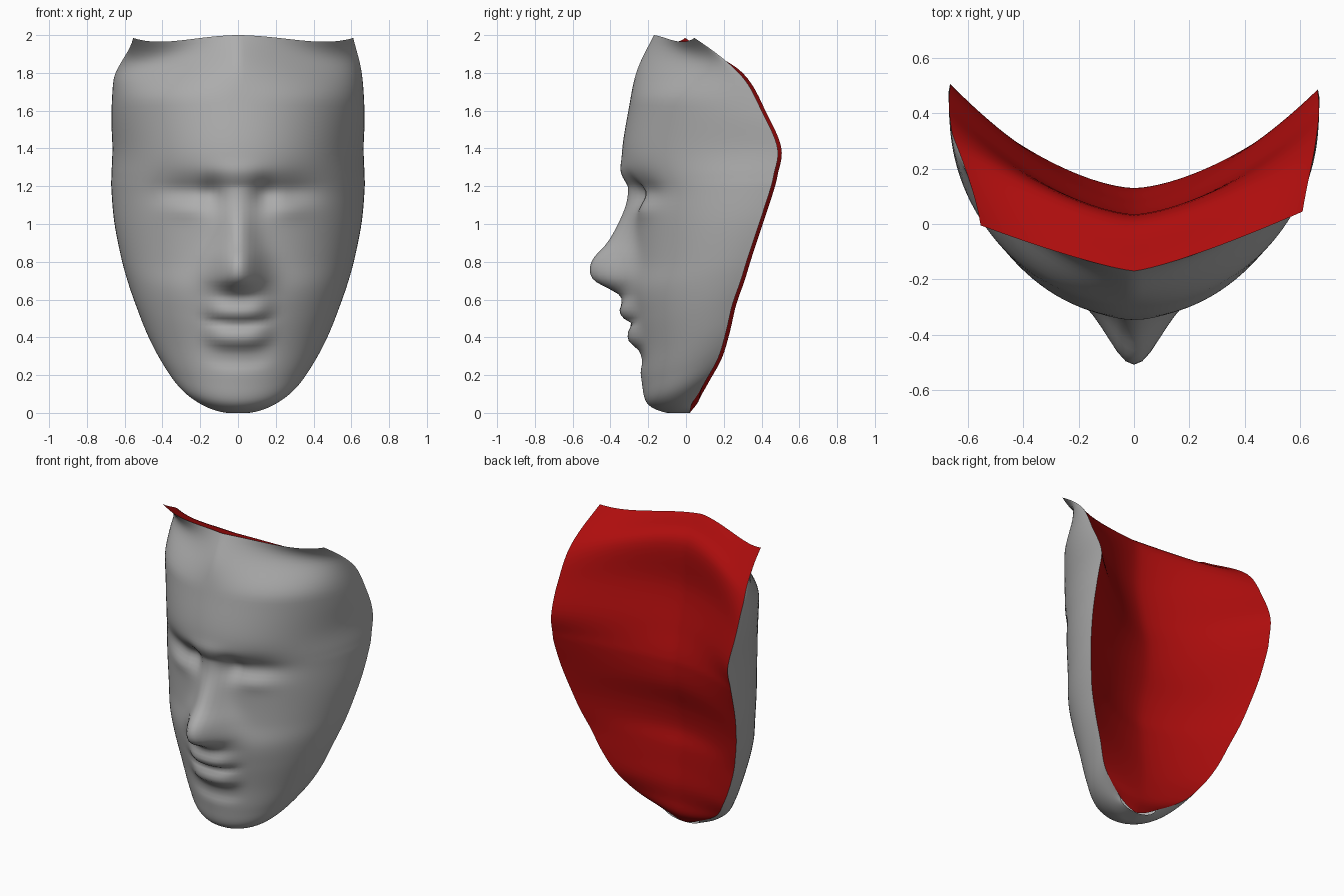
import bpy, bmesh, math

if "Cube" in bpy.data.objects:
    bpy.data.objects.remove(bpy.data.objects["Cube"])

# Rim of the mask, bottom to top: x, y, z
RIM = [
    (0.13, 0.04, 0.05), (0.24, 0.08, 0.11), (0.33, 0.12, 0.18), (0.41, 0.18, 0.29),
    (0.48, 0.22, 0.42), (0.54, 0.255, 0.57), (0.585, 0.30, 0.70), (0.62, 0.34, 0.83),
    (0.655, 0.40, 1.01), (0.67, 0.455, 1.18), (0.67, 0.475, 1.26), (0.665, 0.495, 1.40),
    (0.67, 0.42, 1.58), (0.655, 0.29, 1.80), (0.61, 0.02, 1.985),
]
# Centre lines of the outer face and the inner lining, one point per rim point: y, z
FACE = [(0.02, 0), (-0.10, 0), (-0.205, 0.05), (-0.235, 0.17), (-0.25, 0.33),
        (-0.28, 0.50), (-0.30, 0.65), (-0.28, 0.80), (-0.28, 1.00), (-0.30, 1.17),
        (-0.315, 1.25), (-0.338, 1.38), (-0.305, 1.60), (-0.26, 1.81), (-0.17, 2.00)]
LINING = [(0.02, 0), (0.07, 0.07), (0.08, 0.16), (0.09, 0.27), (0.08, 0.40),
          (0.07, 0.52), (0.05, 0.64), (0.07, 0.78), (0.12, 0.95), (0.13, 1.08),
          (0.12, 1.17), (0.08, 1.33), (0.03, 1.58), (0.02, 1.90), (-0.17, 2.00)]
# Centre-line relief: (z, y offset)
NOSE = [(0.57, 0), (0.62, -0.03), (0.65, -0.09), (0.70, -0.19), (0.76, -0.225),
        (0.82, -0.21), (0.90, -0.14), (1.00, -0.08), (1.10, -0.03), (1.20, 0)]
LIPS = [(0.22, 0), (0.27, 0.012), (0.33, 0.0), (0.38, -0.045), (0.44, -0.035),
        (0.47, -0.01), (0.50, -0.05), (0.54, -0.065), (0.60, -0.03), (0.66, 0)]
NOSE_WIDTH = [(0.57, 0.11), (0.66, 0.125), (0.76, 0.13), (1.00, 0.085), (1.20, 0.075)]


def curve(keys, z):
    """Smooth curve through (z, value) keys, held at both ends."""
    if z <= keys[0][0]:
        return keys[0][1]
    if z >= keys[-1][0]:
        return keys[-1][1]
    i = max(k for k in range(len(keys) - 1) if keys[k][0] <= z)

    def slope(k):
        a, b = keys[max(k - 1, 0)], keys[min(k + 1, len(keys) - 1)]
        return (b[1] - a[1]) / (b[0] - a[0])

    (z0, v0), (z1, v1) = keys[i], keys[i + 1]
    h = z1 - z0
    t = (z - z0) / h
    return ((2 * t**3 - 3 * t**2 + 1) * v0 + (t**3 - 2 * t**2 + t) * h * slope(i)
            + (3 * t**2 - 2 * t**3) * v1 + (t**3 - t**2) * h * slope(i + 1))


def step(a, b, v):
    t = min(max((v - a) / (b - a), 0), 1)
    return t * t * (3 - 2 * t)


def bump(x, z, cx, cz, sx, sz):
    return math.exp(-((x - cx) / sx) ** 2 - ((z - cz) / sz) ** 2)


def relief(x, z):
    """Nose, lips, brow and eye sockets as an offset in y."""
    x = abs(x)
    d = curve(NOSE, z) * math.exp(-(x / curve(NOSE_WIDTH, z)) ** 2)
    d += curve(LIPS, z - 0.7 * x * x) * math.exp(-(x / 0.16) ** 4)
    d -= 0.025 * bump(x, z, 0, 1.27, 0.2, 0.06)
    d += 0.045 * bump(x, z, 0.28, 1.17, 0.17, 0.08)
    d += 0.045 * bump(x, z, 0.14, 1.16, 0.06, 0.08)
    d -= 0.015 * bump(x, z, 0.28, 1.08, 0.10, 0.05)
    return d


def sheet(name, centre, color, outward, section, offset):
    """Open sheet of cross-sections running from a centre line out to the rim."""
    sub, half = 7, 32
    rows = [c + r for c, r in zip(centre, RIM)]
    columns = [[(k, row[c]) for k, row in enumerate(rows)] for c in range(5)]
    bm = bmesh.new()
    grid = []
    for r in range((len(rows) - 1) * sub + 1):
        ym, zf, xr, yr, zr = (curve(c, r / sub) for c in columns)
        top = step(12.2, 14, r / sub)
        # the two sides of the rim differ slightly
        lean = 0.01 - 0.035 * step(1.8, 1.98, zr)
        narrow = 1 - 0.09 * step(1.75, 1.98, zr)
        line = []
        for j in range(-half, half + 1):
            a = j / half * math.pi / 2
            s = math.sin(a)
            e = section(a)
            e += (abs(s) ** 1.25 - e) * top
            x = xr * s
            z = max(0, zf + (zr - zf) * e - 0.025 * top * math.sin(2 * a) ** 2)
            y = ym + (yr - ym) * e - lean * e * (1 if x > 0 else -1) + offset(x, z)
            line.append(bm.verts.new((x * narrow if x < 0 else x, y, z)))
        grid.append(line)
    for low, high in zip(grid, grid[1:]):
        for j in range(2 * half):
            quad = [low[j], low[j + 1], high[j + 1], high[j]]
            bm.faces.new(quad if outward else quad[::-1]).smooth = True
    mesh = bpy.data.meshes.new(name)
    bm.to_mesh(mesh)
    bm.free()
    mat = bpy.data.materials.new(name)
    mat.diffuse_color = color
    mat.use_nodes = True
    mat.node_tree.nodes["Principled BSDF"].inputs["Base Color"].default_value = mat.diffuse_color
    mesh.materials.append(mat)
    bpy.context.collection.objects.link(bpy.data.objects.new(name, mesh))


# Grey outer face with its features, elliptical in section
sheet("face_shell", FACE, (0.42, 0.42, 0.42, 1), True,
      lambda a: 1 - math.cos(a), relief)
# Plain red inner lining: a shallow dish with a flange along the top
sheet("inner_lining", LINING, (0.42, 0.004, 0.004, 1), False,
      lambda a: abs(math.sin(a)) ** 1.6, lambda x, z: 0)
